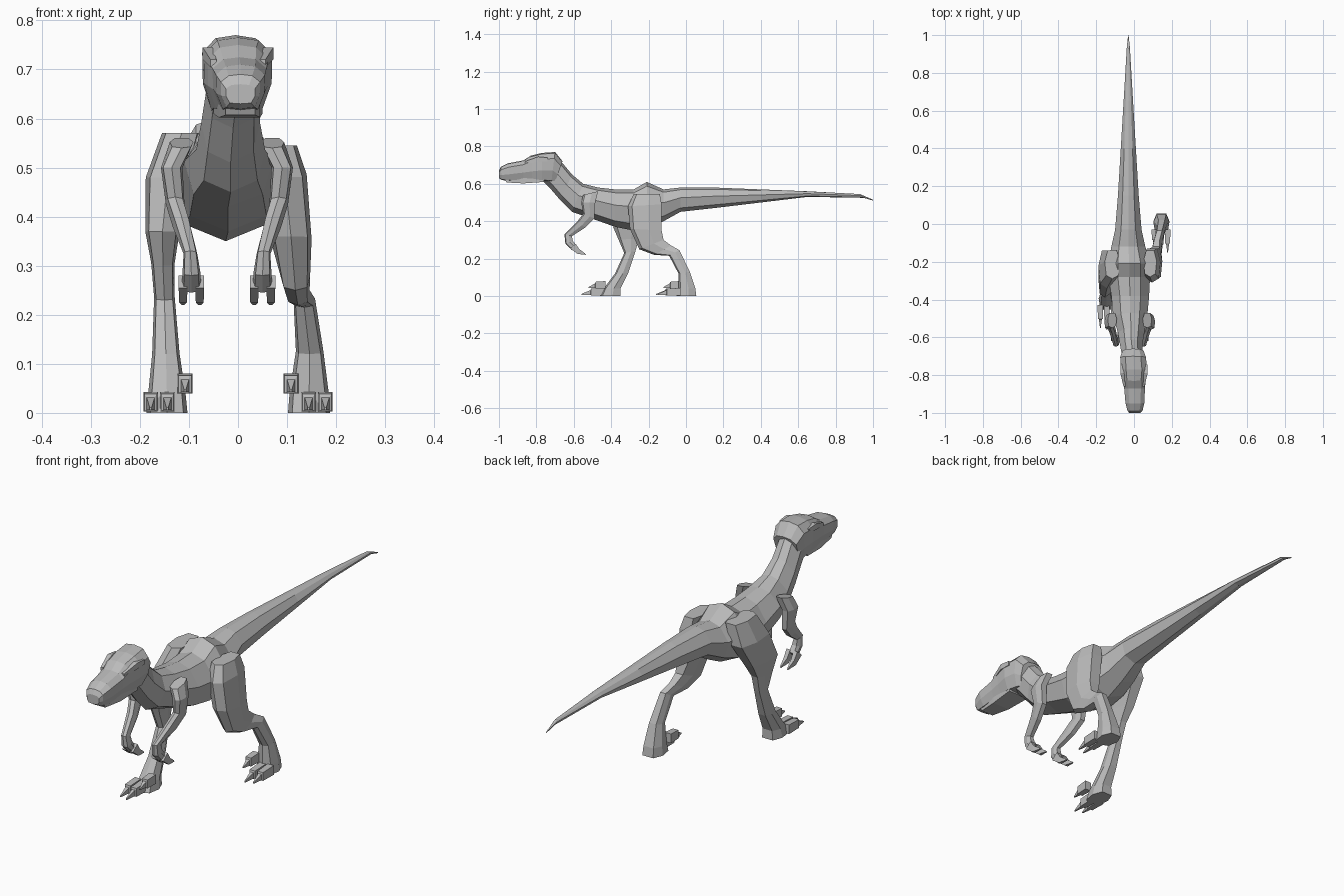
import bpy
import bmesh

# Remove the default object only
default = bpy.data.objects.get("Cube")
if default:
    bpy.data.objects.remove(default, do_unlink=True)

# Single flat skin colour
skin = bpy.data.materials.new("grey_skin")
skin.use_nodes = True
grey = (0.5, 0.5, 0.5, 1)
skin.diffuse_color = grey
skin.node_tree.nodes["Principled BSDF"].inputs["Base Color"].default_value = grey
skin.node_tree.nodes["Principled BSDF"].inputs["Roughness"].default_value = 0.9

# Half cross-sections: (fraction of half width, fraction from first to second edge)
BODY = [(0, 0), (.55, .09), (1, .42), (.78, .84), (0, 1)]
HEAD = [(0, 0), (.6, .04), (1, .22), (.98, .62), (.72, .96), (0, 1)]
LIMB = [(0, 0), (.8, .12), (1, .6), (.6, 1)]
BOX = [(1, 0), (1, 1)]


def mirrored_ring(half):
    """Complete a half cross-section by reflecting it across its middle."""
    other = [(-across, down) for across, down in reversed(half) if across]
    return half + other


def loft(name, half, sections):
    """Skin a tube through sections given in hundredths of a unit:
    first edge y, z, opposite edge y, z, half width, centre x."""
    ring = mirrored_ring(half)
    bm = bmesh.new()
    loops = []
    for ay, az, by, bz, width, centre in sections:
        loop = []
        for across, down in ring:
            point = (centre + across * width,
                     ay + (by - ay) * down,
                     az + (bz - az) * down)
            loop.append(bm.verts.new([value / 100 for value in point]))
        loops.append(loop)
    count = len(ring)
    for lower, upper in zip(loops, loops[1:]):
        for i in range(count):
            j = (i + 1) % count
            bm.faces.new((lower[i], lower[j], upper[j], upper[i]))
    bm.faces.new(loops[0])
    bm.faces.new(loops[-1])
    bmesh.ops.recalc_face_normals(bm, faces=bm.faces)
    mesh = bpy.data.meshes.new(name)
    bm.to_mesh(mesh)
    bm.free()
    mesh.materials.append(skin)
    part = bpy.data.objects.new(name, mesh)
    bpy.context.collection.objects.link(part)
    return part


# Neck, torso and tail in one skin
loft("body", BODY, [
    (-70, 75, -77, 62, 5.5, -.5),
    (-66, 71, -73, 58, 5.5, -1),
    (-61, 65, -67, 51, 6, -1.5),
    (-55, 60, -61, 45, 7, -1.5),
    (-47, 58, -52, 42, 9, -2),
    (-38, 57, -38, 37, 10, -2),
    (-28, 57, -28, 35, 11, -2.5),
    (-21, 61, -20, 36, 11, -2.5),
    (-12, 57, -12, 40, 9, -3),
    (-3, 58, -3, 45, 7, -3),
    (15, 58, 15, 47, 5.5, -3),
    (40, 57, 40, 50, 4, -3),
    (65, 56, 65, 53, 2.5, -3),
    (93, 54.5, 95, 52.5, .8, -3),
    (100, 51.5, 100, 51, .1, -3),
])

# Skull and snout
loft("head", HEAD, [
    (-66, 72, -70, 61, 5.5, -.5),
    (-70, 77, -72, 61, 6.8, -.5),
    (-77, 76.5, -77, 61.5, 7, 0),
    (-83, 75, -82, 61.5, 6.2, 0),
    (-87, 72.5, -87, 62, 5.5, .3),
    (-95, 71, -94, 61.5, 5, .5),
    (-99, 69, -98.5, 62, 4, .5),
    (-100, 67, -100, 63, 3, .5),
])

# Lower jaw, a little narrower than the snout
loft("lower_jaw", BOX, [
    (-76, 64, -76, 61, 5, 0),
    (-87, 63, -87, 60.2, 4.2, .3),
    (-97, 63, -96, 60.7, 3, .5),
])

# Brow ridges over the eyes
for side, label in ((1, "left"), (-1, "right")):
    loft(label + "_brow", BOX, [
        (-74, 74, -74, 72, .8, side * 6.2),
        (-79, 74.5, -79, 72, 1, side * 6.2),
        (-86, 72, -86, 70.5, .6, side * 5),
    ])

# Striding legs: thigh, knee, shin, hock and long upper foot
loft("left_leg", LIMB, [
    (-28, 54.5, -14, 54.5, 3.5, 8.5),
    (-31, 48, -13, 49, 4.5, 9.5),
    (-30, 36, -13, 35, 4.2, 10.8),
    (-25, 25, -12, 30, 3, 11.7),
    (-17, 22, -8, 27, 2.4, 12.2),
    (-9, 21.5, -3.5, 24.5, 2.2, 13.5),
    (-4, 12, 2, 13, 2.8, 14.6),
    (-4, 4, 5, 4, 4, 14.5),
    (-5, 0, 5.5, 0, 4.3, 14.5),
])
loft("right_leg", LIMB, [
    (-29, 57, -14, 57, 4, -11.5),
    (-34, 48, -14, 48, 4.5, -14.3),
    (-39, 37, -21, 37, 3.5, -15.4),
    (-36, 30, -25, 31, 2.4, -15.3),
    (-33, 23, -27, 24, 2.1, -15),
    (-38, 12, -31, 12, 2.8, -14.7),
    (-44, 4, -35, 4, 3.8, -14.5),
    (-46, 0, -35, 0, 4.2, -14.5),
])


def toe(name, x, y, z, length):
    """A blocky toe ending in a pointed claw."""
    loft(name, BOX, [
        (y, z + 4, y, z, 1.5, x),
        (y - length * .6, z + 3.6, y - length * .6, z, 1.3, x),
        (y - length * .62, z + 2.8, y - length * .62, z + .3, .8, x),
        (y - length, z + .8, y - length, z + .3, .2, x),
    ])


# Two ground toes and one raised inner toe on each foot
for side, label, y in ((1, "left", -3), (-1, "right", -43)):
    toe(label + "_outer_toe", side * 17.8, y, .3, 12)
    toe(label + "_middle_toe", side * 14.4, y, .3, 13)
    toe(label + "_inner_toe", side * 10.8, y, 4, 9)

# Arms: the right one sits further out, since the torso is off centre
ARM = [
    (-55, 54, -47, 56, 2.4, 7),
    (-56, 50, -48.5, 50, 2.2, 9),
    (-55, 44, -49, 41.5, 1.9, 8.3),
    (-58, 40, -54, 36.5, 1.8, 7),
    (-65, 33, -61, 32, 1.4, 5.2),
    (-64.5, 28, -60.5, 29.5, 1.8, 5),
    (-61, 24.5, -58.5, 27, 2, 5),
]
FINGER = [
    (-62, 25.5, -59, 28, .9, 0),
    (-58, 22.5, -57, 25, .8, 0),
    (-53.5, 22, -54, 22.8, .3, 0),
]
for side, label, shift in ((1, "left", 0), (-1, "right", 4.5)):
    loft(label + "_arm", LIMB,
         [(*edges, side * (x + shift)) for *edges, x in ARM])
    for finger, offset in (("inner", 3.3), ("outer", 6.7)):
        loft(label + "_" + finger + "_finger", BOX,
             [(*edges, side * (offset + shift)) for *edges, _ in FINGER])
